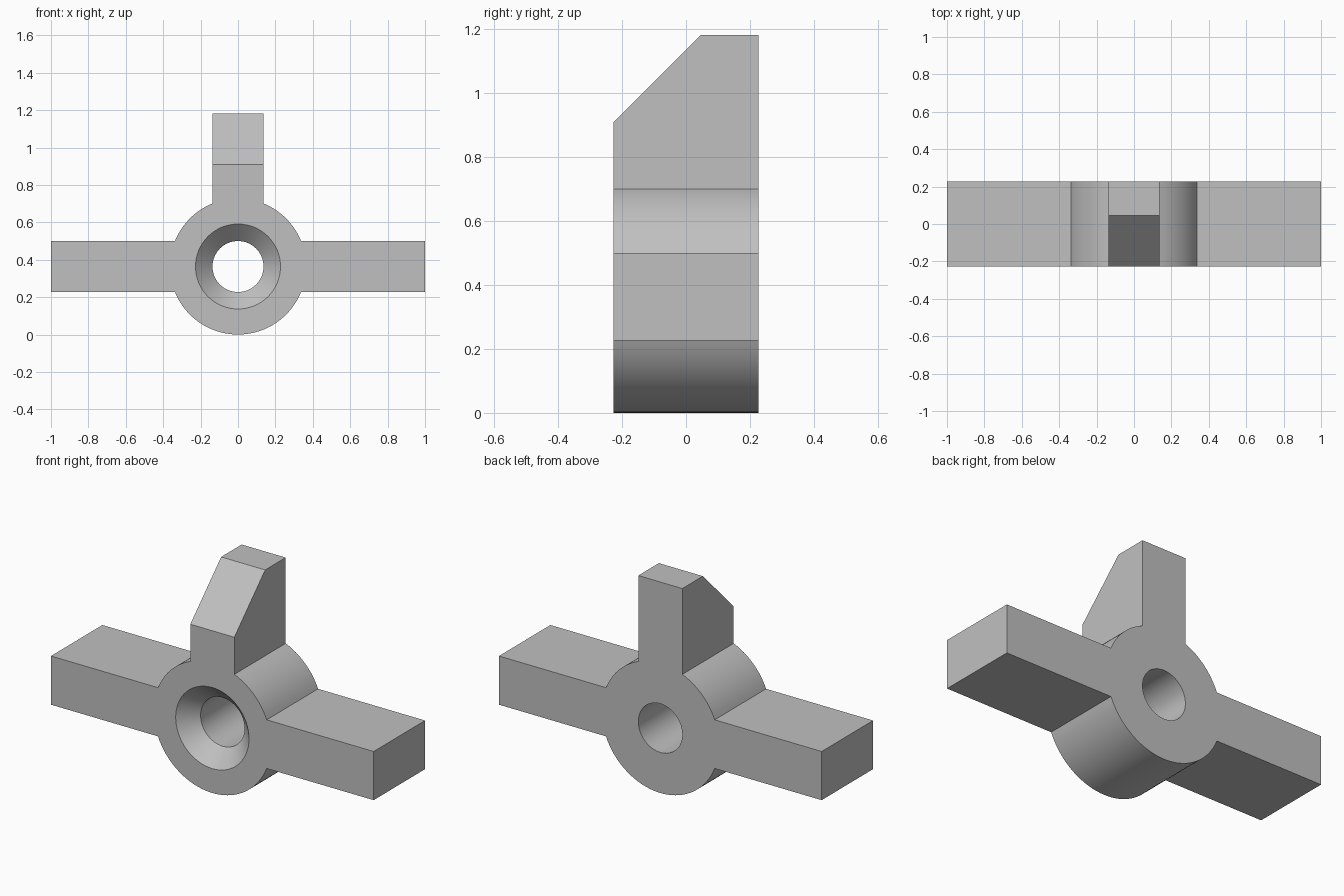
import bpy, bmesh
from math import sin, cos, asin, pi, radians, tau
from mathutils import Vector

cube = bpy.data.objects.get("Cube")
if cube:
    bpy.data.objects.remove(cube)

U = 1 / 22                  # design unit: the arms span 44 units
HUB_R, HALF_ARM, HALF_DEPTH = 8 * U, 3 * U, 5 * U
HUB_Z, TOP_Z, CHAMFER = HUB_R, 26 * U, 6 * U
BORE_R, SINK_R, SINK_DEPTH = 3 * U, 5 * U, 2 * U


def arc(start, end, steps):
    """Points on the hub's rim from one angle to another."""
    angles = [start + (end - start) * i / steps for i in range(steps + 1)]
    return [(HUB_R * cos(a), HUB_Z + HUB_R * sin(a)) for a in angles]


def loop(bm, points, y):
    """Closed ring of edges at depth y."""
    verts = [bm.verts.new((x, y, z)) for x, z in points]
    for a, b in zip(verts, verts[1:] + verts[:1]):
        bm.edges.new((a, b))
    return verts


def bridge(bm, first, second):
    """Wall of quads between two matching rings."""
    n = len(first)
    for i in range(n):
        j = (i + 1) % n
        bm.faces.new((first[i], first[j], second[j], second[i]))


def ring_edges(bm, verts):
    return [bm.edges.get((a, b)) for a, b in zip(verts, verts[1:] + verts[:1])]


def circle(radius, n=64):
    return [(radius * cos(tau * i / n), HUB_Z + radius * sin(tau * i / n)) for i in range(n)]


# Outline: round hub with two side arms and one upright arm
t = asin(HALF_ARM / HUB_R)
low, high = HUB_Z - HALF_ARM, HUB_Z + HALF_ARM
outline = (arc(t, pi / 2 - t, 12)
           + [(HALF_ARM, TOP_Z), (-HALF_ARM, TOP_Z)]
           + arc(pi / 2 + t, pi - t, 12)
           + [(-1, high), (-1, low)]
           + arc(pi + t, tau - t, 36)
           + [(1, low), (1, high)])

bm = bmesh.new()
front = loop(bm, outline, -HALF_DEPTH)
back = loop(bm, outline, HALF_DEPTH)
sink = loop(bm, circle(SINK_R), -HALF_DEPTH)
bore_front = loop(bm, circle(BORE_R), SINK_DEPTH - HALF_DEPTH)
bore_back = loop(bm, circle(BORE_R), HALF_DEPTH)

# Outer walls, countersink and bore
bridge(bm, front, back)
bridge(bm, sink, bore_front)
bridge(bm, bore_front, bore_back)

# Front and back faces, each with its round opening
for rim, hole in ((front, sink), (back, bore_back)):
    bmesh.ops.triangle_fill(bm, use_beauty=True,
                            edges=ring_edges(bm, rim) + ring_edges(bm, hole))

# Slanted front of the upright arm
cut = bmesh.ops.bisect_plane(
    bm, geom=bm.verts[:] + bm.edges[:] + bm.faces[:], dist=1e-6,
    plane_co=Vector((0, -HALF_DEPTH, TOP_Z - CHAMFER)),
    plane_no=Vector((0, -1, 1)), clear_outer=True)
bmesh.ops.holes_fill(bm, edges=[e for e in bm.edges if e.is_boundary], sides=0)
bmesh.ops.recalc_face_normals(bm, faces=bm.faces[:])

mesh = bpy.data.meshes.new("three_arm_bracket")
bm.to_mesh(mesh)
bm.free()
bracket = bpy.data.objects.new("three_arm_bracket", mesh)
bpy.context.collection.objects.link(bracket)

# Plain grey material
grey = bpy.data.materials.new("plain_grey")
grey.use_nodes = True
colour = (0.53, 0.53, 0.53, 1)
grey.diffuse_color = colour
grey.node_tree.nodes["Principled BSDF"].inputs["Base Color"].default_value = colour
mesh.materials.append(grey)

bpy.ops.object.select_all(action="DESELECT")
bracket.select_set(True)
bpy.context.view_layer.objects.active = bracket
bpy.ops.object.shade_smooth_by_angle(angle=radians(30))
